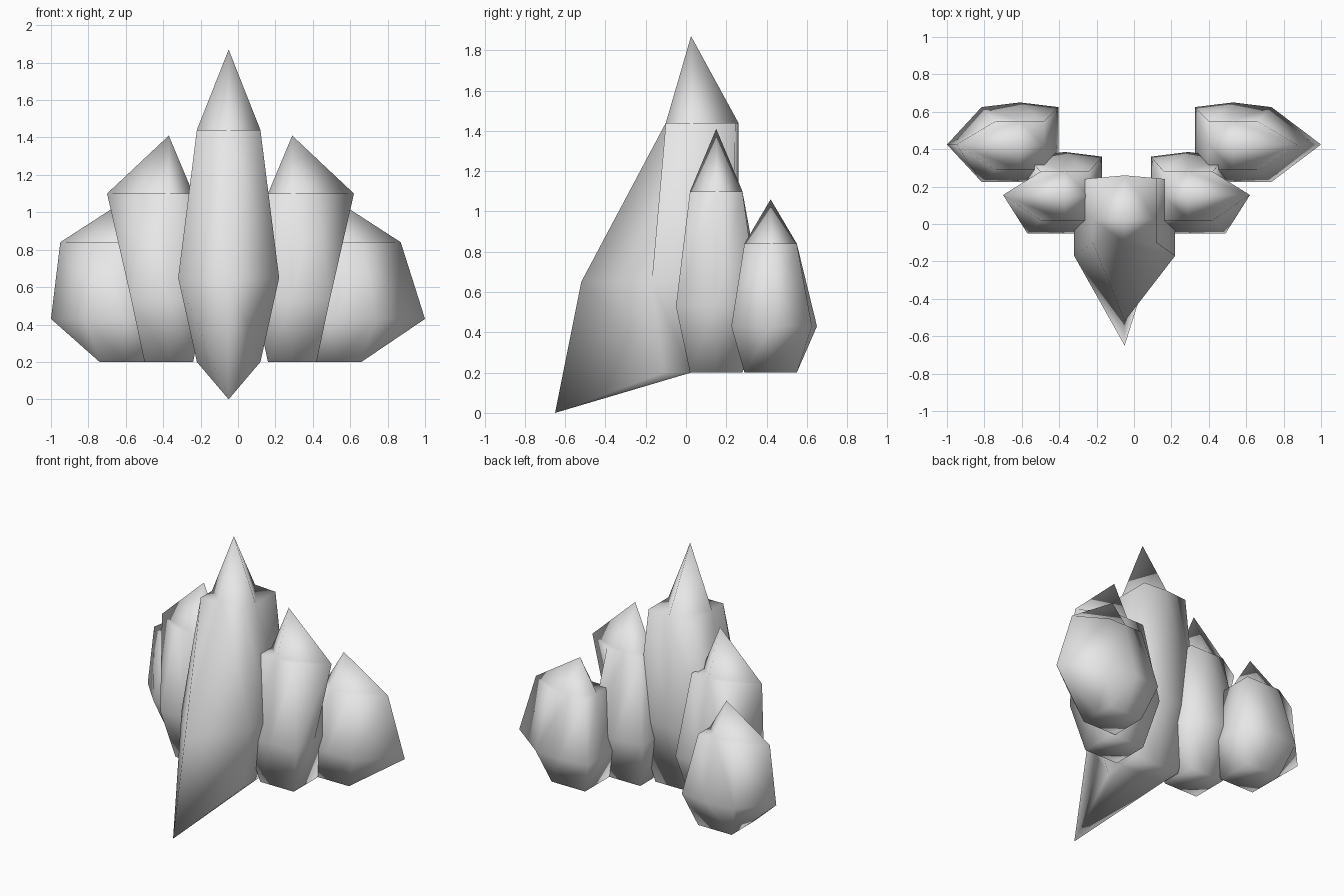
import bpy, bmesh

if "Cube" in bpy.data.objects:
    bpy.data.objects.remove(bpy.data.objects["Cube"], do_unlink=True)

GREY = (0.8, 0.8, 0.8, 1.0)
stone = bpy.data.materials.new("pale_grey_crystal")
stone.use_nodes = True
stone.diffuse_color = GREY
stone.node_tree.nodes["Principled BSDF"].inputs["Base Color"].default_value = GREY

AXIS_X = -0.04  # mirror plane of the side crystals


def crystal(name, cx, cy, levels, tip, pulls, mirror=False):
    """Cube cut once per axis. levels: (z, half_x, front, back) for base, middle
    and shoulder; pulls: grid key (i, j, k) -> exact position."""
    bm = bmesh.new()
    bmesh.ops.create_cube(bm, size=2)
    bmesh.ops.subdivide_edges(bm, edges=bm.edges[:], cuts=1, use_grid_fill=True)
    keyed = {tuple(round(c) for c in v.co): v for v in bm.verts}
    for (i, j, k), v in keyed.items():
        z, hx, front, back = levels[k + 1]
        y = (cy, back, front)[j]  # j = 0, 1, -1
        v.co = (cx + i * hx, y, z)
    keyed[0, 0, 1].co = tip
    for key, pos in pulls.items():
        keyed[key].co = pos

    # Crease each cap quad between its edge midpoints, leaving raised corners
    for k in (1, -1):
        for i in (1, -1):
            for j in (1, -1):
                bmesh.ops.connect_verts(bm, verts=[keyed[i, 0, k], keyed[0, j, k]])

    if mirror:
        for v in bm.verts:
            v.co.x = 2 * AXIS_X - v.co.x
    bmesh.ops.recalc_face_normals(bm, faces=bm.faces[:])
    for f in bm.faces:
        f.smooth = True
    mesh = bpy.data.meshes.new(name)
    bm.to_mesh(mesh)
    bm.free()
    mesh.materials.append(stone)
    obj = bpy.data.objects.new(name, mesh)
    bpy.context.collection.objects.link(obj)


# Tall central crystal with a forward-reaching spike
crystal("central_crystal", -0.05, 0.025,
        [(0.2, 0.17, -0.11, 0.17), (0.65, 0.27, -0.17, 0.235), (1.44, 0.17, -0.10, 0.245)],
        (-0.05, 0.025, 1.87),
        {(0, -1, -1): (-0.05, -0.65, 0.0),
         (0, -1, 0): (-0.05, -0.52, 0.65),
         (0, 1, 0): (-0.05, 0.26, 0.65),
         (0, 1, 1): (-0.05, 0.26, 1.44)})

for side, mirror in (("right", False), ("left", True)):
    # Middle crystals flare outward at the shoulder
    crystal(side + "_middle_crystal", -0.37, 0.15,
            [(0.2, 0.13, 0.02, 0.28), (0.53, 0.20, -0.05, 0.36), (1.1, 0.13, 0.02, 0.28)],
            (-0.37, 0.15, 1.41),
            {(-1, 0, 1): (-0.70, 0.155, 1.1),
             (0, 1, 0): (-0.37, 0.385, 0.53)}, mirror)
    # Outer crystals bulge outward at the waist and shoulder
    crystal(side + "_outer_crystal", -0.61, 0.42,
            [(0.2, 0.13, 0.29, 0.55), (0.43, 0.205, 0.225, 0.625), (0.84, 0.13, 0.29, 0.55)],
            (-0.61, 0.42, 1.06),
            {(-1, 0, 0): (-1.0 if not mirror else -1.08, 0.425, 0.43),
             (-1, 0, 1): (-0.95, 0.425, 0.84),
             (0, 1, 0): (-0.61, 0.65, 0.43)}, mirror)
